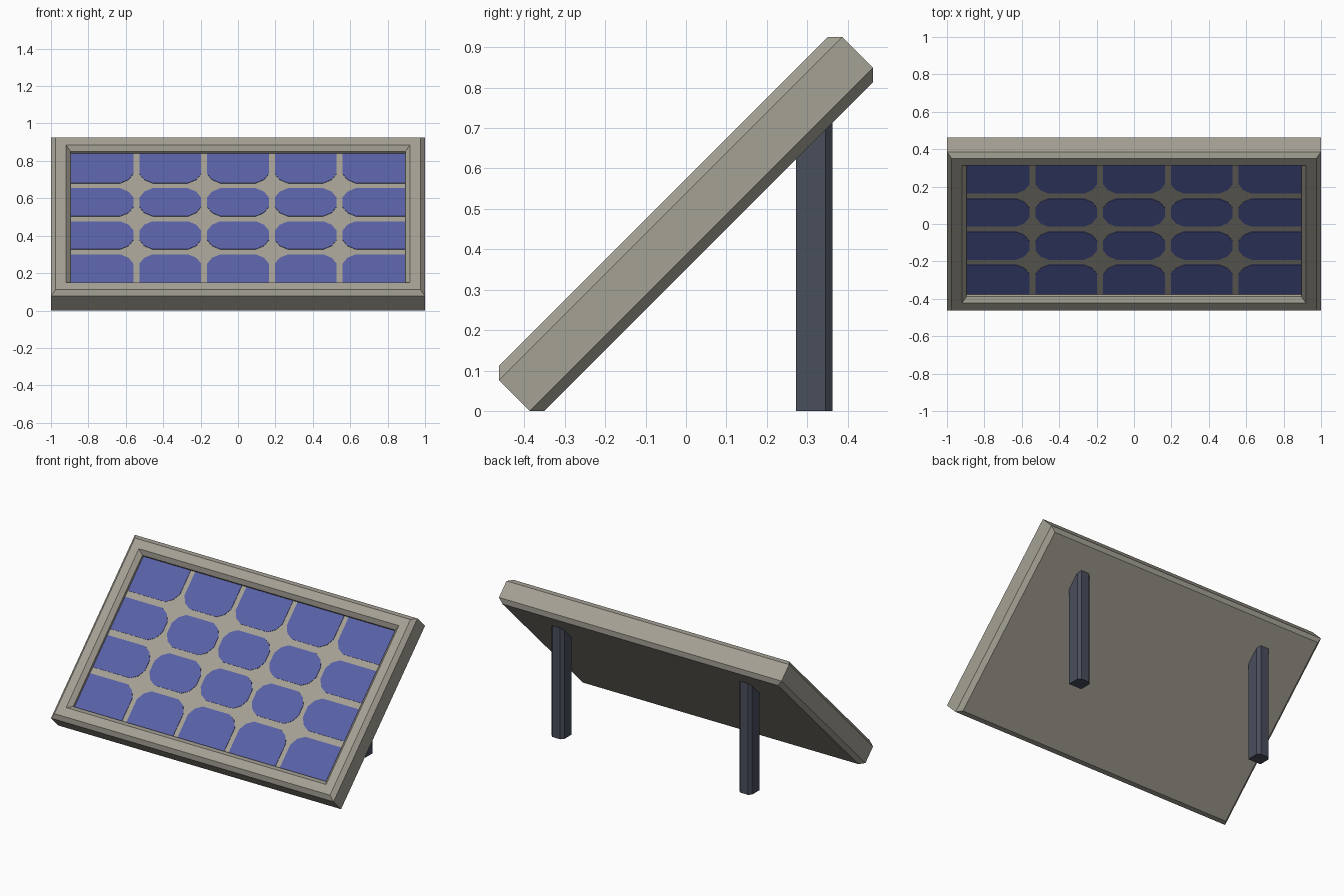
import bpy, bmesh, math
from mathutils import Matrix

if "Cube" in bpy.data.objects:
    bpy.data.objects.remove(bpy.data.objects["Cube"])

MID_Z = 0.4625
TILT = Matrix.Translation((0, 0, MID_Z)) @ Matrix.Rotation(math.radians(45), 4, 'X')


def material(name, rgb):
    m = bpy.data.materials.new(name)
    m.diffuse_color = (*rgb, 1)
    m.use_nodes = True
    m.node_tree.nodes["Principled BSDF"].inputs["Base Color"].default_value = m.diffuse_color
    return m


frame_grey = material("warm_grey_frame", (0.376, 0.356, 0.300))
cell_blue = material("blue_cell", (0.100, 0.119, 0.385))
leg_slate = material("dark_slate_leg", (0.068, 0.077, 0.108))


def finish(name, bm, mat, matrix=None):
    bmesh.ops.recalc_face_normals(bm, faces=bm.faces)
    if matrix:
        bm.transform(matrix)
    me = bpy.data.meshes.new(name)
    bm.to_mesh(me)
    bm.free()
    me.materials.append(mat)
    ob = bpy.data.objects.new(name, me)
    bpy.context.collection.objects.link(ob)
    return ob


def loft(bm, rings):
    """Skin closed point rings and cap both ends."""
    rows = [[bm.verts.new(p) for p in ring] for ring in rings]
    n = len(rows[0])
    for a, b in zip(rows, rows[1:]):
        for i in range(n):
            j = (i + 1) % n
            bm.faces.new((a[i], a[j], b[j], b[i]))
    bm.faces.new(rows[0][::-1])
    bm.faces.new(rows[-1])


# Tilted panel: chamfered rim, flat back and recessed front
bm = bmesh.new()
steps = [(0.0, -0.079, 0.025), (0, -0.054, 0), (0, 0.054, 0), (0, 0.079, 0.025),
         (0, 0.079, 0.08), (0, 0.054, 0.105), (0, 0.038, 0.105)]
loft(bm, [[(sx * (1 - d), sy * (0.6 - d), v)
           for sx, sy in ((-1, -1), (1, -1), (1, 1), (-1, 1))]
          for _, v, d in steps])
finish("panel_frame", bm, frame_grey, TILT)

# Solar cells: thin plates, corners cut only where four cells meet
COLS, ROWS = 5, 4
PX, PU = 0.362, 0.25
GX, GU = 0.016, 0.020
LX, LU = 0.894, 0.494
CUT = 0.07
bm = bmesh.new()
for c in range(COLS):
    for r in range(ROWS):
        x0, x1 = (c - COLS / 2) * PX + GX, (c + 1 - COLS / 2) * PX - GX
        u0, u1 = (r - ROWS / 2) * PU + GU, (r + 1 - ROWS / 2) * PU - GU
        if c == 0: x0 = -LX
        if c == COLS - 1: x1 = LX
        if r == 0: u0 = -LU
        if r == ROWS - 1: u1 = LU
        outline = []
        for x, u, sx, su, cut in (
                (x0, u0, 1, 1, c > 0 and r > 0),
                (x1, u0, -1, 1, c < COLS - 1 and r > 0),
                (x1, u1, -1, -1, c < COLS - 1 and r < ROWS - 1),
                (x0, u1, 1, -1, c > 0 and r < ROWS - 1)):
            if not cut:
                outline.append((x, u))
                continue
            pts = [(x, u + su * CUT), (x + sx * CUT * 0.37, u + su * CUT * 0.37),
                   (x + sx * CUT, u)]
            outline += pts if sx * su > 0 else pts[::-1]
        loft(bm, [[(x, u, v) for x, u in outline] for v in (0.037, 0.0405)])
finish("solar_cells", bm, cell_blue, TILT)

# Rear legs: back corners chamfered, tops sloped to meet the panel
for side, sx in (("left", -1), ("right", 1)):
    bm = bmesh.new()
    plan = [(-0.045, 0.272), (0.045, 0.272), (0.045, 0.345),
            (0.028, 0.362), (-0.028, 0.362), (-0.045, 0.345)]
    loft(bm, [[(sx * 0.665 + x, y, 0) for x, y in plan],
              [(sx * 0.665 + x, y, y + 0.36) for x, y in plan]])
    finish("rear_leg_" + side, bm, leg_slate)
